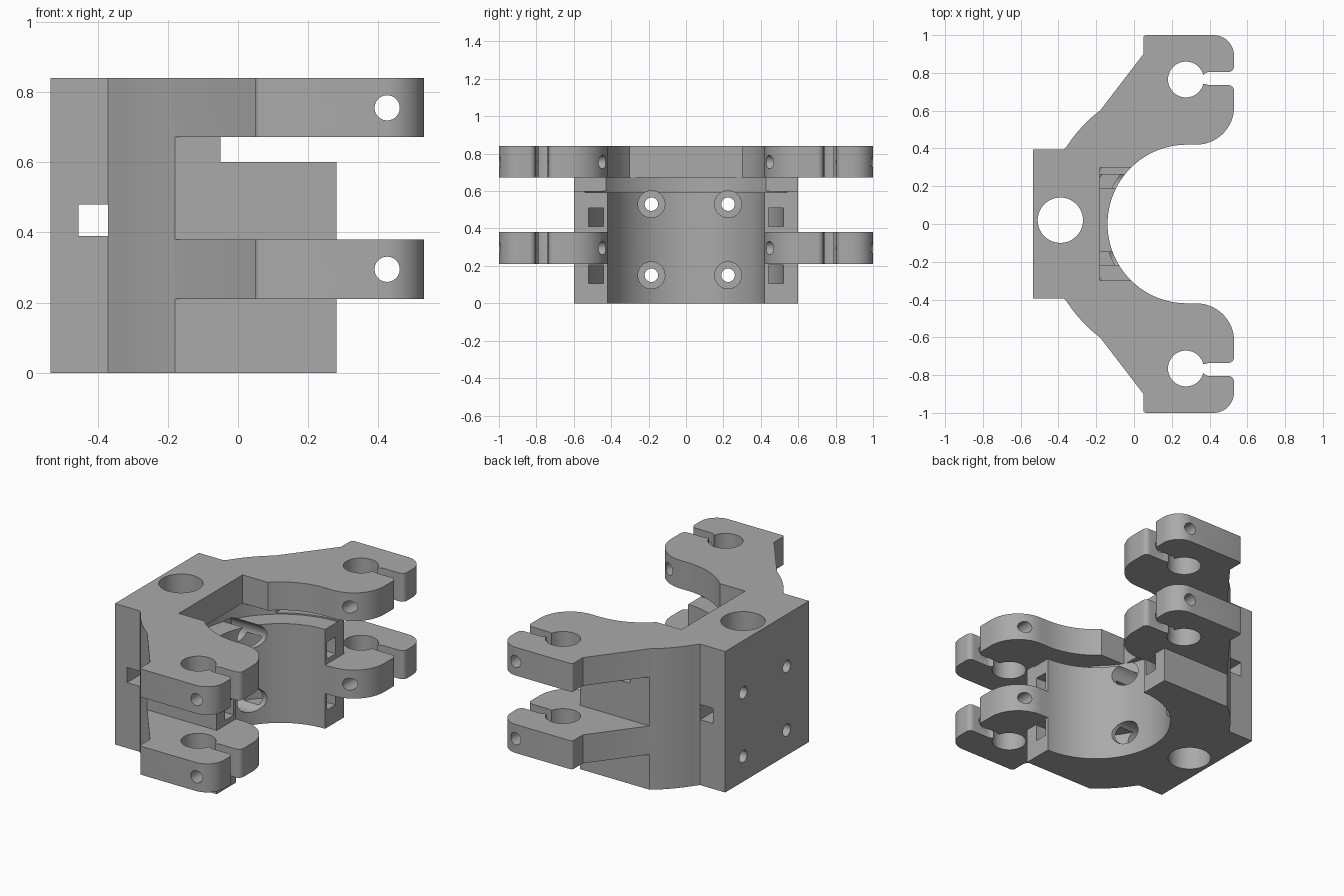
import bpy, bmesh
from math import sin, cos, radians

if "Cube" in bpy.data.objects:
    bpy.data.objects.remove(bpy.data.objects["Cube"])

grey = bpy.data.materials.new("plain grey")
grey.use_nodes = True
grey.diffuse_color = (0.4, 0.4, 0.4, 1)
grey.node_tree.nodes["Principled BSDF"].inputs["Base Color"].default_value = (0.4, 0.4, 0.4, 1)

BORE_X = 0.28
WAIST = -0.18


def arc(cx, cy, r, a0, a1, n=12):
    steps = [radians(a0 + (a1 - a0) * i / n) for i in range(n + 1)]
    return [(cx + r * cos(a), cy + r * sin(a)) for a in steps]


def flip(points):
    return [(x, -y) for x, y in reversed(points)]


def prism(name, points, lo, hi, axis="z"):
    """Extrude a closed outline along an axis."""
    place = {"z": lambda u, v, w: (u, v, w),
             "x": lambda u, v, w: (w, u, v),
             "y": lambda u, v, w: (u, w, v)}[axis]
    bm = bmesh.new()
    low = [bm.verts.new(place(u, v, lo)) for u, v in points]
    high = [bm.verts.new(place(u, v, hi)) for u, v in points]
    bm.faces.new(low)
    bm.faces.new(high)
    n = len(points)
    for i in range(n):
        j = (i + 1) % n
        bm.faces.new((low[i], low[j], high[j], high[i]))
    bmesh.ops.recalc_face_normals(bm, faces=bm.faces)
    mesh = bpy.data.meshes.new(name)
    bm.to_mesh(mesh)
    bm.free()
    mesh.materials.append(grey)
    obj = bpy.data.objects.new(name, mesh)
    bpy.context.collection.objects.link(obj)
    return obj


def circle(cx, cy, r, n=32):
    return arc(cx, cy, r, 0, 360 * (n - 1) / n, n - 1)


def box(u0, u1, v0, v1):
    return [(u0, v0), (u1, v0), (u1, v1), (u0, v1)]


def combine(tool, operation):
    bpy.context.view_layer.objects.active = clamp
    mod = clamp.modifiers.new(operation, "BOOLEAN")
    mod.operation, mod.solver, mod.object = operation, "EXACT", tool
    bpy.ops.object.modifier_apply(modifier=mod.name)
    bpy.data.objects.remove(tool)


def add(*args):
    combine(prism(*args), "UNION")


def cut(*args):
    combine(prism(*args), "DIFFERENCE")


# Full height spine with rounded shoulders
shoulder = [(-0.535, 0.395), (-0.37, 0.395)] + arc(BORE_X, 0, 0.757, 147, 129, 10) + [(WAIST, 0.6)]
clamp = prism("bracket_clamp", shoulder + flip(shoulder), 0, 0.84)

# Lower saddle block and the short shelf over it
for name, front, top in (("saddle", BORE_X, 0.6), ("shelf", -0.05, 0.672)):
    side = [(-0.3, 0.4), (WAIST, 0.6), (front, 0.6)]
    add(name, side + flip(side), 0, top)

# Arms with open snap sockets, in two tiers on both sides
arm = [(-0.3, 0.3), (-0.3, 0.4), (WAIST, 0.6), (0.05, 0.9)]
arm += arc(0.065, 0.985, 0.015, 180, 90, 4)
arm += arc(0.42, 0.89, 0.11, 90, 0)
arm += arc(0.5, 0.835, 0.03, 0, -90, 6)
arm += [(0.395, 0.805), (0.38, 0.80)]
arm += arc(0.275, 0.765, 0.095, 15, 345, 36)
arm += [(0.38, 0.74), (0.395, 0.735)]
arm += arc(0.5, 0.705, 0.03, 90, 0, 6)
arm += arc(0.33, 0.62, 0.2, 0, -90, 16)
arm += [(BORE_X, 0.42), (BORE_X, 0.3)]
for lo, hi in ((0.21, 0.38), (0.672, 0.84)):
    for outline in (arm, flip(arm)):
        add("arm", outline, lo, hi)

# Main bore and the wider recess below the upper arms
cut("bore", circle(BORE_X, 0, 0.42, 96), -0.1, 1)
cut("recess", circle(BORE_X, 0, 0.54, 96), 0.592, 0.672)

# Vertical rod hole and the tie slot across the spine
cut("rod_hole", circle(-0.39, 0.02, 0.12, 48), -0.1, 1)
cut("tie_slot", box(-0.455, -0.37, 0.39, 0.48), -1.1, 1.1, "y")

# Curved strap channels wrapped around the bore
for z in (0.105, 0.41):
    ring = arc(BORE_X, 0, 0.52, 90, 270, 48) + [(0.3, -0.52), (0.3, -0.44)]
    ring += arc(BORE_X, 0, 0.44, 270, 90, 48) + [(0.3, 0.44), (0.3, 0.52)]
    cut("strap_channel", ring, z, z + 0.1)

# Counterbored mounting holes through the back
for y in (-0.185, 0.225):
    for z in (0.15, 0.53):
        cut("mount_hole", circle(y, z, 0.036, 24), -0.7, 0.2, "x")
        cut("counterbore", circle(y, z, 0.072, 32), -0.25, 0.2, "x")

# Cross bolt holes through the arm tips
for z in (0.295, 0.755):
    cut("bolt_hole", circle(0.425, z, 0.036, 24), -1.1, 1.1, "y")

bpy.ops.object.select_all(action="DESELECT")
clamp.select_set(True)
bpy.context.view_layer.objects.active = clamp
bpy.ops.object.shade_smooth_by_angle(angle=radians(30))
